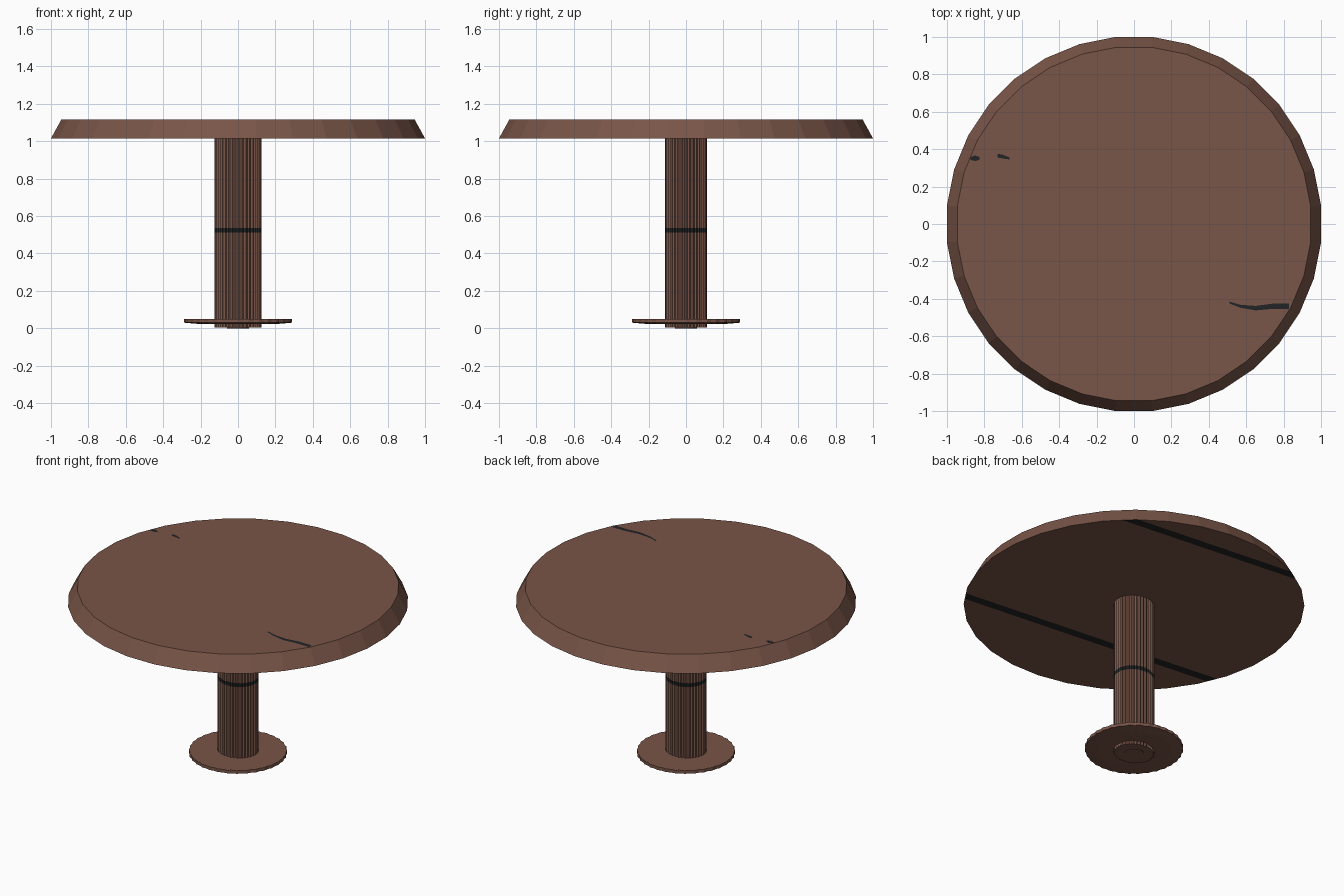
import bpy, bmesh, math
from mathutils import Vector

if "Cube" in bpy.data.objects:
    bpy.data.objects.remove(bpy.data.objects["Cube"])


def material(name, rgb):
    m = bpy.data.materials.new(name)
    m.diffuse_color = (*rgb, 1)
    m.use_nodes = True
    m.node_tree.nodes["Principled BSDF"].inputs["Base Color"].default_value = m.diffuse_color
    return m


WOOD = material("brown wood", (0.191, 0.091, 0.065))
DARK = material("near black", (0.016, 0.017, 0.018))


def finish(name, bm):
    bmesh.ops.recalc_face_normals(bm, faces=bm.faces)
    me = bpy.data.meshes.new(name)
    bm.to_mesh(me)
    bm.free()
    me.materials.append(WOOD)
    me.materials.append(DARK)
    ob = bpy.data.objects.new(name, me)
    bpy.context.collection.objects.link(ob)
    return ob


def stack(sides, rings, ridge=1.0, offset=0.0):
    """Closed solid from (rx, ry, z) rings; every second point is scaled by ridge."""
    bm = bmesh.new()
    loops = []
    for rx, ry, z in rings:
        loop = []
        for i in range(sides):
            a = 2 * math.pi * (i + offset) / sides
            k = ridge if i % 2 else 1.0
            loop.append(bm.verts.new((rx * k * math.cos(a), ry * k * math.sin(a), z)))
        loops.append(loop)
    for lo, hi in zip(loops, loops[1:]):
        for i in range(sides):
            j = (i + 1) % sides
            bm.faces.new((lo[i], lo[j], hi[j], hi[i]))
    bm.faces.new(loops[0][::-1])
    bm.faces.new(loops[-1])
    return bm


# Tabletop: 32-sided with a sloped rim
c = math.cos(math.pi / 32)
bm = stack(32, [(1 / c, 1 / c, 1.015), (0.945 / c, 0.945 / c, 1.115)], offset=0.5)

# Two dark stripes cut into the underside, y = y0 - 0.1 x
STRIPES, HALF = (-0.477, 0.82), 0.029


def underside():
    return [f for f in bm.faces if all(v.co.z < 1.02 for v in f.verts)]


for y0 in STRIPES:
    for s in (-HALF, HALF):
        faces = underside()
        geom = faces + list({e for f in faces for e in f.edges}) + list({v for f in faces for v in f.verts})
        bmesh.ops.bisect_plane(bm, geom=geom, plane_co=Vector((0, y0 + s, 1)),
                               plane_no=Vector((0.1, 1, 0)).normalized())
for f in underside():
    p = f.calc_center_median()
    if any(abs(p.y + 0.1 * p.x - y0) < HALF for y0 in STRIPES):
        f.material_index = 1
finish("tabletop", bm)

# Fluted pole with a dark band
bm = stack(72, [(0.125, 0.112, z) for z in (0.003, 0.512, 0.537, 1.015)], ridge=0.94)
for f in bm.faces:
    if 0.515 < f.calc_center_median().z < 0.535 and abs(f.normal.z) < 0.5:
        f.material_index = 1
finish("pole", bm)

# Small foot under the pole
finish("foot_pad", stack(16, [(0.06, 0.06, 0.0), (0.06, 0.06, 0.004)]))

# Thin base disc with a finely notched edge
finish("base_disc", stack(64, [(0.22, 0.22, 0.024), (0.29, 0.29, 0.03), (0.29, 0.29, 0.05)], ridge=0.98))

# Thin dark scratches on the top
SCRATCHES = {
    "long_scratch": [(0.51, -0.42, 0.005), (0.57, -0.44, 0.008), (0.65, -0.45, 0.012),
                     (0.74, -0.44, 0.014), (0.83, -0.44, 0.014)],
    "short_scratch": [(-0.73, 0.365, 0.01), (-0.70, 0.36, 0.01), (-0.665, 0.35, 0.005)],
    "dot_scratch": [(-0.875, 0.35, 0.006), (-0.85, 0.352, 0.016), (-0.825, 0.35, 0.006)],
}
for name, path in SCRATCHES.items():
    bm = bmesh.new()
    pairs = [(bm.verts.new((x, y - h, 1.1155)), bm.verts.new((x, y + h, 1.1155))) for x, y, h in path]
    for (a, b), (d, e) in zip(pairs, pairs[1:]):
        bm.faces.new((a, d, e, b)).material_index = 1
    finish(name, bm)
